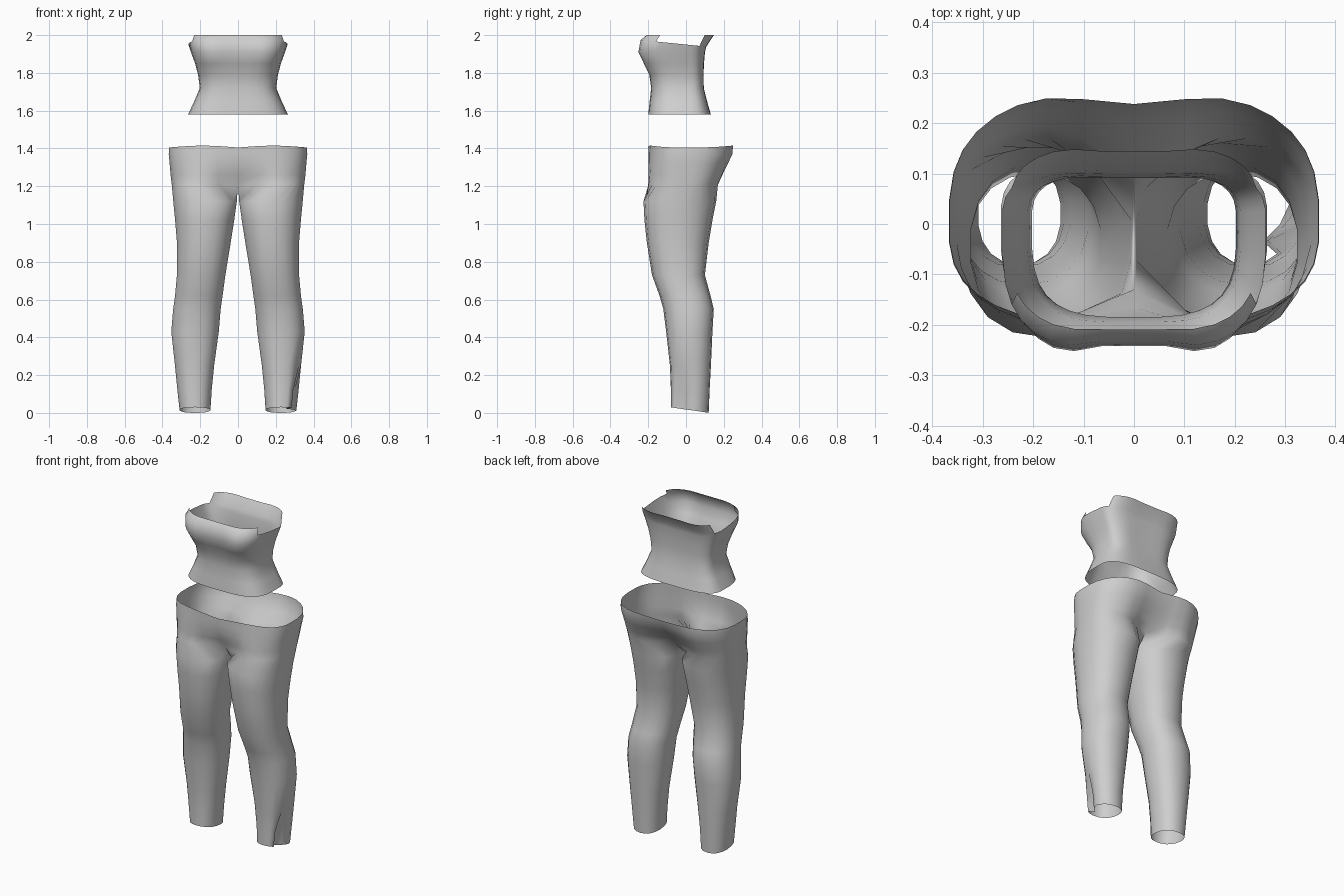
import bpy, bmesh, math

if "Cube" in bpy.data.objects:
    bpy.data.objects.remove(bpy.data.objects["Cube"])

fabric = bpy.data.materials.new("light grey fabric")
fabric.diffuse_color = (0.62, 0.62, 0.62, 1)
fabric.use_nodes = True
fabric.node_tree.nodes["Principled BSDF"].inputs["Base Color"].default_value = fabric.diffuse_color


def spow(v, p):
    return math.copysign(abs(v) ** p, v)


def finish(bm, name):
    bmesh.ops.remove_doubles(bm, verts=bm.verts, dist=0.0005)
    me = bpy.data.meshes.new(name)
    for f in bm.faces:
        f.smooth = True
    bm.to_mesh(me)
    bm.free()
    me.materials.append(fabric)
    ob = bpy.data.objects.new(name, me)
    bpy.context.collection.objects.link(ob)
    return ob


# ---------- trousers ----------
N = 18
# z, inner x, outer x, front y, back y
LEG = [(0.015, .145, .31, -.08, .12), (.12, .138, .322, -.08, .125),
       (.25, .125, .335, -.085, .132), (.43, .10, .355, -.105, .14),
       (.55, .09, .345, -.12, .147), (.62, .08, .335, -.14, .13),
       (.73, .065, .325, -.18, .10), (.90, .037, .325, -.207, .12),
       (1.02, .018, .335, -.22, .14), (1.12, .004, .345, -.225, .16)]
# z, outer x, front y, back y, front centre y, back centre y
HIP = [(1.21, .352, -.222, .19, -.13, .10), (1.26, .358, -.215, .212, -.165, .14),
       (1.32, .363, -.21, .24, -.19, .19), (1.37, .368, -.203, .263, -.198, .225),
       (1.405, .366, -.20, .265, -.20, .238)]


def leg_ring(level, side):
    z, xi, xo, yf, yb = level
    xc, yc, rx, ry = (xi + xo) / 2, (yf + yb) / 2, (xo - xi) / 2, (yb - yf) / 2
    pts = []
    for i in range(N):
        a = math.radians(190 + 20 * i)
        x = xc + rx * spow(math.cos(a), .88)
        y = yc + ry * spow(math.sin(a), .88)
        h = z - .015 * math.sin(a) if z < .05 else z
        # creased ankle on one leg only
        if side > 0 and z < .2 and i in (7, 8):
            x -= .045 if i == 7 else .02
        pts.append((side * x, y, h))
    return pts


def hip_ring(level, side):
    z, xo, yf, yb, cf, cb = level
    pts = []
    for i in range(N):
        a = math.pi * (i / (N - 1) - .5)
        x = xo * abs(math.cos(a)) ** .72 if 0 < i < N - 1 else 0
        s = spow(math.sin(a), .72)
        y = s * yb if s > 0 else -s * yf
        w = {0: 1, 1: .5, 2: .12}.get(min(i, N - 1 - i), 0)
        y += w * ((cf - yf) if s < 0 else (cb - yb))
        h = z + .01 * math.sin(math.pi * min(1, x / xo)) if z > 1.4 else z
        pts.append((side * x, y, h))
    return pts


bm = bmesh.new()
for side in (1, -1):
    rings = [leg_ring(l, side) for l in LEG] + [hip_ring(l, side) for l in HIP]
    rows = [[bm.verts.new(p) for p in r] for r in rings]
    for k in range(len(rows) - 1):
        a, b = rows[k], rows[k + 1]
        # the inner strip closes the leg up to the crotch seam
        for i in range(N if k < len(LEG) else N - 1):
            j = (i + 1) % N
            quad = [a[i], a[j], b[j], b[i]]
            bm.faces.new(quad if side > 0 else quad[::-1])
finish(bm, "trousers")

# ---------- strapless top ----------
M = 32
# z, half width, front y, back y, front centre dent, back centre dent
TORSO = [(1.58, .265, -.20, .132, 0, 0), (1.65, .232, -.193, .115, 0, .005),
         (1.72, .203, -.185, .10, 0, .01), (1.79, .212, -.198, .098, .005, .01),
         (1.85, .228, -.235, .10, .025, .01), (1.91, .25, -.265, .105, .04, .01),
         (1.95, .262, -.25, .112, .03, .012), (2.0, .25, -.215, .155, .01, .018)]
bm = bmesh.new()
rows = []
for k, (z, rx, yf, yb, df, db) in enumerate(TORSO):
    row = []
    for i in range(M):
        a = 2 * math.pi * (i + .5) / M
        x = rx * spow(math.cos(a), .6)
        s = spow(math.sin(a), .6)
        c = max(0, 1 - abs(x) / .14)
        y = s * yb - db * c if s > 0 else -s * yf + df * c
        h = z - .1 * y if k == 6 else z
        row.append(bm.verts.new((x, y, h)))
    rows.append(row)
for k in range(len(rows) - 1):
    for i in range(M):
        j = (i + 1) % M
        mid = math.sin(2 * math.pi * (i + 1) / M)
        # upper edge rises only on the front and back panels
        if k == len(rows) - 2 and -.5 < mid < .5:
            continue
        bm.faces.new((rows[k][i], rows[k][j], rows[k + 1][j], rows[k + 1][i]))
bmesh.ops.delete(bm, geom=[v for v in bm.verts if not v.link_faces], context='VERTS')
finish(bm, "strapless_top")
